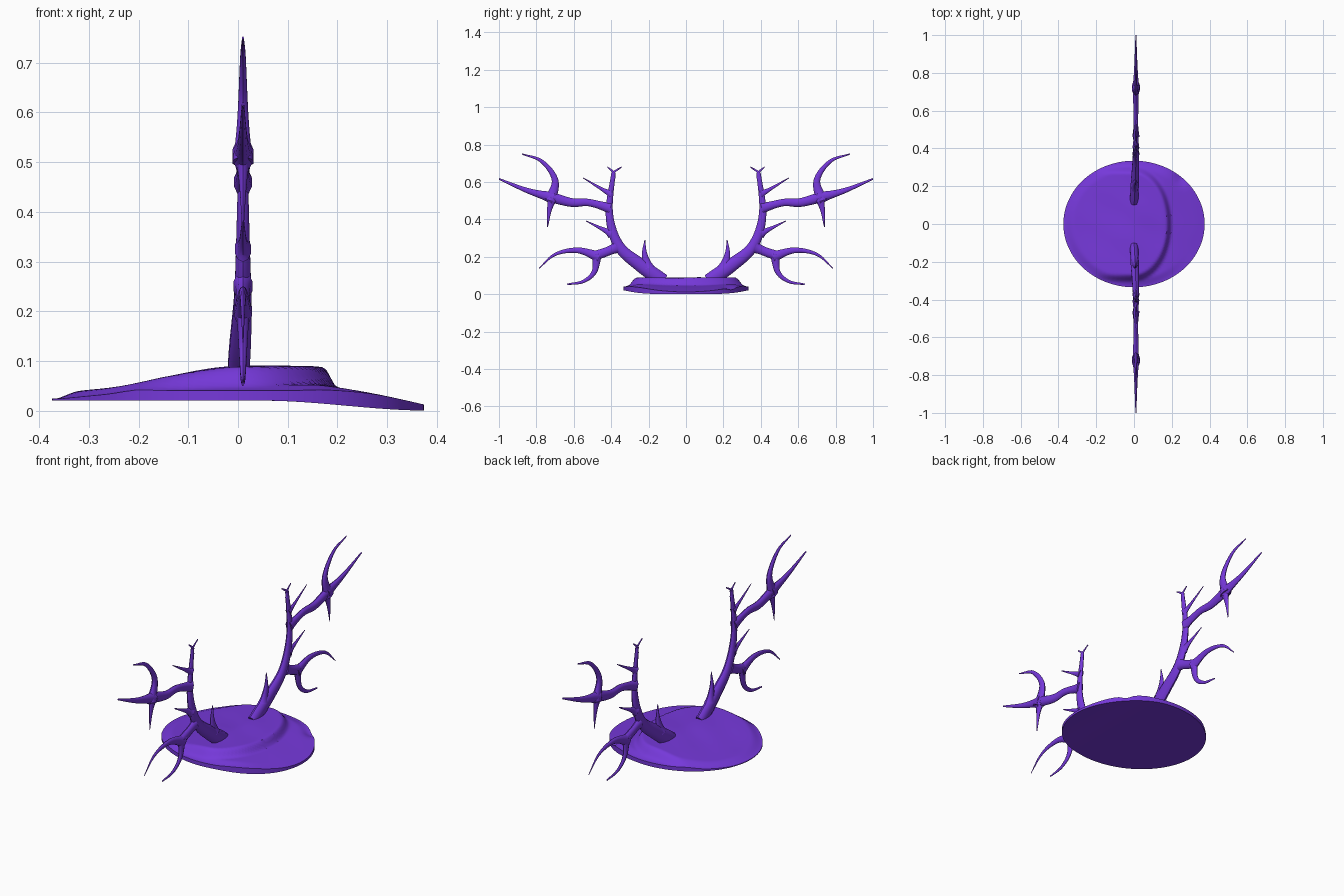
import bpy, bmesh, math
from mathutils import Vector

if "Cube" in bpy.data.objects:
    bpy.data.objects.remove(bpy.data.objects["Cube"])

purple = bpy.data.materials.new("purple")
purple.diffuse_color = (0.18, 0.04, 0.70, 1)
purple.use_nodes = True
purple.node_tree.nodes["Principled BSDF"].inputs["Base Color"].default_value = purple.diffuse_color


def finish(bm, name, angle):
    bmesh.ops.recalc_face_normals(bm, faces=bm.faces)
    me = bpy.data.meshes.new(name)
    bm.to_mesh(me)
    bm.free()
    me.materials.append(purple)
    ob = bpy.data.objects.new(name, me)
    bpy.context.collection.objects.link(ob)
    bpy.ops.object.select_all(action='DESELECT')
    ob.select_set(True)
    bpy.context.view_layer.objects.active = ob
    bpy.ops.object.shade_smooth_by_angle(angle=math.radians(angle))
    return ob


def smooth(a, b, t):
    t = max(0.0, min(1.0, (t - a) / (b - a)))
    return t * t * (3 - 2 * t)


def bridge(bm, a, b):
    for k in range(len(a)):
        j = (k + 1) % len(a)
        bm.faces.new((a[k], a[j], b[j], b[k]))


# Mound base: low slab with a raised lobe that ends in a curved step
def bottom_height(x):
    return .02 * (1 - smooth(.05, .38, x))


def top_height(x, y, r):
    drop = (max(abs(x) - .15, 0) / .225) ** 1.3
    z = .052 - (.04 if x > 0 else .018) * drop
    edge = math.hypot(max(x, 0) / .195, y / .3)
    z += .037 * smooth(-.28, .02, x) * (1 - smooth(.88, 1.03, edge))
    z -= .012 * smooth(.85, 1, r) * (1 - smooth(.1, .3, x))
    fold = math.hypot(x - .25, y - .24)
    z -= .014 * math.exp(-(fold / .03) ** 2)
    z += .0025 * math.sin(17 * x + 9 * y) * math.sin(21 * y) * (1 - r)
    return max(z, bottom_height(x) + .004)


def build_base(seg=96, rings=44):
    bm = bmesh.new()
    loops = []
    for top in (True, False):
        for i in (range(1, rings + 1) if top else range(rings, 0, -4)):
            r, loop = i / rings, []
            for k in range(seg):
                a = 2 * math.pi * k / seg
                x, y = .374 * r * math.cos(a), .335 * r * math.sin(a)
                z = top_height(x, y, r) if top else bottom_height(x)
                loop.append(bm.verts.new((x, y, z)))
            loops.append(loop)
    for a, b in zip(loops, loops[1:]):
        bridge(bm, a, b)
    bm.faces.new(loops[0])
    bm.faces.new(loops[-1])
    return finish(bm, "mound_base", 35)


# Antlers: flattened tapering tubes along curves in the y-z plane
def spline(pts, steps=6):
    p = [Vector(q) for q in pts]
    p = [2 * p[0] - p[1]] + p + [2 * p[-1] - p[-2]]
    out = []
    for a, b, c, d in zip(p, p[1:], p[2:], p[3:]):
        for s in range(steps):
            t = s / steps
            out.append(b + ((c - a) * t + (2 * a - 5 * b + 4 * c - d) * t ** 2
                            + (3 * b - a - 3 * c + d) * t ** 3) / 2)
    return out + [p[-2]]


def tine(bm, root, tip, *pts, flare=.6, sides=10):
    path, prev = spline(pts), None
    last = len(path) - 1
    for i, q in enumerate(path):
        t = i / last
        d = path[min(i + 1, last)] - path[max(i - 1, 0)]
        n = Vector((-d.y, d.x)).normalized()
        r = tip + (root - tip) * (1 - t) + flare * root * math.exp(-7 * t)
        cx = .01 * smooth(.08, .45, q.length)
        ring = []
        for k in range(sides):
            a = 2 * math.pi * k / sides
            yz = q + n * r * math.cos(a)
            ring.append(bm.verts.new((cx + .6 * r * math.sin(a), yz.x, yz.y)))
        if prev:
            bridge(bm, prev, ring)
        else:
            bm.faces.new(ring)
        prev = ring
    bm.faces.new(prev)


def build_antler_pair():
    bm = bmesh.new()
    # main beam with its forked top
    tine(bm, .046, .011, (.12, .07), (.25, .16), (.36, .26), (.41, .43), (.388, .65), flare=-.2)
    for y in (.345, .42):
        tine(bm, .010, .003, (.389, .62), (.387, .65), (y, .68), flare=.2)
    # small spurs along the beam
    tine(bm, .024, .002, (.205, .14), (.222, .22), (.22, .29))
    tine(bm, .018, .002, (.40, .325), (.45, .35), (.535, .392))
    tine(bm, .015, .002, (.40, .535), (.455, .565), (.55, .622))
    # upper branch and its three crown tines
    tine(bm, .013, .028, (.405, .46), (.52, .49), (.61, .49), (.725, .52), flare=1.4)
    tine(bm, .023, .003, (.725, .50), (.70, .61), (.77, .71), (.877, .75))
    tine(bm, .023, .004, (.71, .515), (.85, .555), (1, .617))
    tine(bm, .022, .002, (.715, .515), (.73, .45), (.74, .36))
    # lower branch and its tines
    tine(bm, .021, .026, (.37, .25), (.43, .225), (.49, .205))
    tine(bm, .020, .002, (.465, .2), (.58, .235), (.70, .213), (.786, .138))
    tine(bm, .018, .004, (.475, .215), (.49, .12), (.55, .068), (.635, .053))
    tine(bm, .014, .003, (.478, .17), (.487, .11), flare=.2)
    ob = finish(bm, "antlers", 50)
    mod = ob.modifiers.new("mirror", 'MIRROR')
    mod.use_axis = (False, True, False)
    mod.use_mirror_merge = False


build_base()
build_antler_pair()
